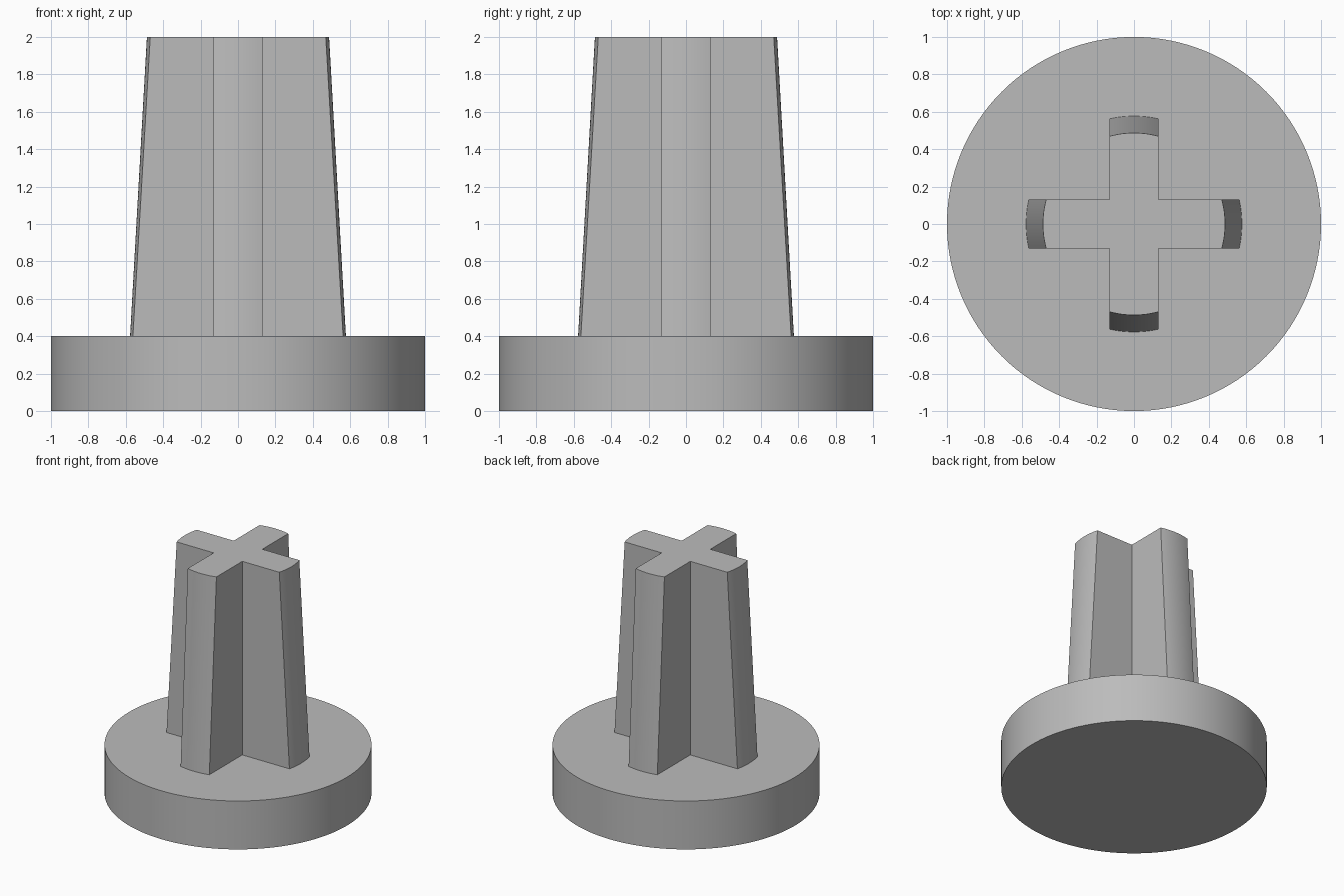
import bpy
import bmesh
from math import asin, cos, sin, pi

cube = bpy.data.objects.get("Cube")
if cube:
    bpy.data.objects.remove(cube, do_unlink=True)

BASE_TOP, TOP = 0.4, 2.0
HALF_WIDTH = 0.131
ARC_STEPS = 12

grey = bpy.data.materials.new("plain grey")
grey.use_nodes = True
colour = (0.5, 0.5, 0.5, 1)
grey.diffuse_color = colour
grey.node_tree.nodes["Principled BSDF"].inputs["Base Color"].default_value = colour


def finish(obj):
    obj.data.materials.append(grey)
    bpy.ops.object.select_all(action="DESELECT")
    obj.select_set(True)
    bpy.context.view_layer.objects.active = obj
    bpy.ops.object.shade_smooth_by_angle(angle=pi / 6)


def cross_outline(radius):
    """Cross with arms rounded off by a circle, counter-clockwise."""
    points = []
    spread = asin(HALF_WIDTH / radius)
    for arm in range(4):
        turn = arm * pi / 2
        for i in range(ARC_STEPS + 1):
            a = turn + spread * (2 * i / ARC_STEPS - 1)
            points.append((radius * cos(a), radius * sin(a)))
        # inner corner before the next arm
        a = turn + pi / 4
        inner = HALF_WIDTH * 2 ** 0.5
        points.append((inner * cos(a), inner * sin(a)))
    return points


# Round base disc
bpy.ops.mesh.primitive_cylinder_add(vertices=128, radius=1, depth=BASE_TOP,
                                    location=(0, 0, BASE_TOP / 2))
base = bpy.context.object
base.name = "round_base"
finish(base)

# Tapered cross-shaped stem
bm = bmesh.new()
lower = [bm.verts.new((x, y, BASE_TOP)) for x, y in cross_outline(0.577)]
upper = [bm.verts.new((x, y, TOP)) for x, y in cross_outline(0.487)]
for i in range(len(lower)):
    j = (i + 1) % len(lower)
    bm.faces.new((lower[i], lower[j], upper[j], upper[i]))
bm.faces.new(upper)
bm.faces.new(lower[::-1])
mesh = bpy.data.meshes.new("cross_stem")
bm.to_mesh(mesh)
bm.free()
stem = bpy.data.objects.new("cross_stem", mesh)
bpy.context.collection.objects.link(stem)
finish(stem)
